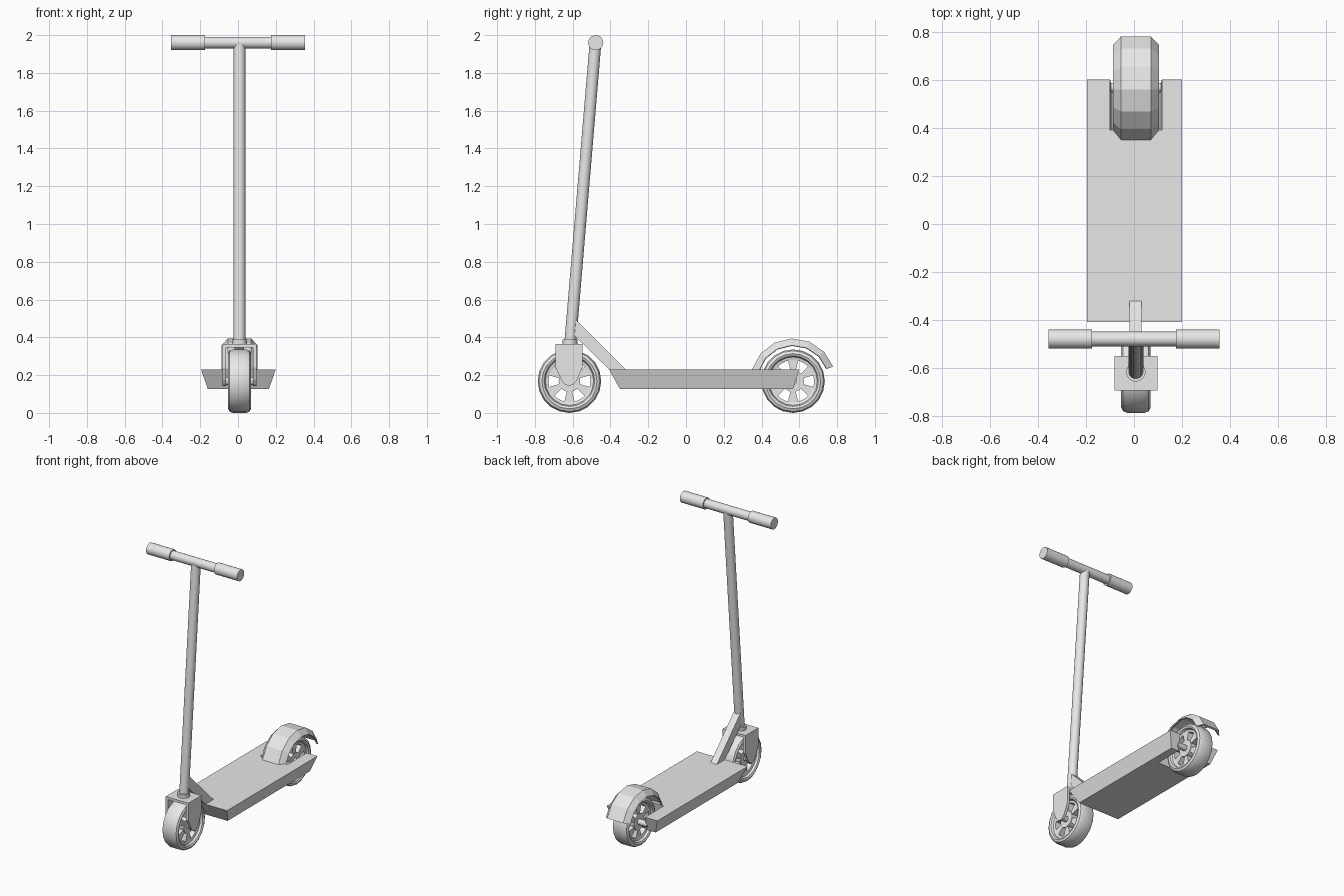
import bpy, bmesh
from math import sin, cos, pi, radians
from mathutils import Vector

cube = bpy.data.objects.get("Cube")
if cube:
    bpy.data.objects.remove(cube, do_unlink=True)

grey = bpy.data.materials.new("light_grey")
grey.use_nodes = True
grey.diffuse_color = (0.8, 0.8, 0.8, 1)
grey.node_tree.nodes["Principled BSDF"].inputs["Base Color"].default_value = (0.8, 0.8, 0.8, 1)

MID = 0.008        # sideways centre of stem and wheels
AXLE_Z = 0.168
FRONT_Y, REAR_Y = -0.617, 0.567


def loft(name, rings, wrap=False, smooth=False):
    """Skin matching rings of points; cap the ends unless the rings wrap round."""
    bm = bmesh.new()
    loops = [[bm.verts.new(p) for p in ring] for ring in rings]
    n = len(loops[0])
    pairs = list(zip(loops, loops[1:]))
    if wrap:
        pairs.append((loops[-1], loops[0]))
    else:
        bm.faces.new(loops[0][::-1])
        bm.faces.new(loops[-1])
    for a, b in pairs:
        for i in range(n):
            j = (i + 1) % n
            bm.faces.new((a[i], a[j], b[j], b[i]))
    bmesh.ops.recalc_face_normals(bm, faces=bm.faces[:])
    mesh = bpy.data.meshes.new(name)
    bm.to_mesh(mesh)
    bm.free()
    mesh.materials.append(grey)
    obj = bpy.data.objects.new(name, mesh)
    bpy.context.collection.objects.link(obj)
    if smooth:
        bpy.ops.object.select_all(action='DESELECT')
        obj.select_set(True)
        bpy.context.view_layer.objects.active = obj
        bpy.ops.object.shade_smooth_by_angle(angle=radians(35))
    return obj


def prism(name, outline, x0, x1):
    """Side outline of (y, z) points extruded across x."""
    return loft(name, [[(x, y, z) for y, z in outline] for x in (x0, x1)])


def tube(name, start, end, radius, sides=20):
    start, end = Vector(start), Vector(end)
    turn = (end - start).to_track_quat('Z', 'Y')
    circle = [turn @ Vector((radius * cos(2 * pi * i / sides),
                             radius * sin(2 * pi * i / sides), 0)) for i in range(sides)]
    return loft(name, [[c + p for c in circle] for p in (start, end)], smooth=True)


def polar(y, radius, angle):
    return (y + radius * cos(angle), AXLE_Z + radius * sin(angle))


def sweep(section, y, angles):
    """Rings of an (x, radius) section turned about a wheel axle."""
    return [[(MID + x, *polar(y, r, a)) for x, r in section] for a in angles]


def mirrored(half):
    return half + [(-x, r) for x, r in reversed(half)]


# Wheels: tyre ring, hub and six spokes with open windows between
def wheel(label, y, axle_half):
    section = mirrored([(0.036, 0.112), (0.04, 0.128), (0.055, 0.134), (0.061, 0.146),
                        (0.053, 0.161), (0.036, 0.168)])
    loft(label + "_tyre", sweep(section, y, [2 * pi * i / 20 for i in range(20)]), True, True)
    tube(label + "_hub", (MID - 0.04, y, AXLE_Z), (MID + 0.04, y, AXLE_Z), 0.057, 24)
    tube(label + "_axle", (MID - axle_half, y, AXLE_Z), (MID + axle_half, y, AXLE_Z), 0.02, 12)
    for i in range(6):
        mid = radians(30 + 60 * i)
        half = radians(14)
        wedge = [polar(y, 0.05, mid - half), polar(y, 0.118, mid - half),
                 polar(y, 0.118, mid + half), polar(y, 0.05, mid + half)]
        prism(f"{label}_spoke_{i + 1}", wedge, MID - 0.036, MID + 0.036)


wheel("front_wheel", FRONT_Y, 0.08)
wheel("rear_wheel", REAR_Y, 0.112)


# Deck: tapered slab with a slot for the rear wheel
def deck_ring(z, half, front, rear, slot, slot_y):
    c = 0.002
    return [(c - half, front, z), (c + half, front, z), (c + half, rear, z),
            (MID + slot, rear, z), (MID + slot, slot_y, z), (MID - slot, slot_y, z),
            (MID - slot, rear, z), (c - half, rear, z)]


loft("deck", [deck_ring(0.127, 0.162, -0.35, 0.567, 0.098, 0.37),
              deck_ring(0.231, 0.198, -0.408, 0.6, 0.108, 0.39)])

# Rear mudguard: chamfered shell following the wheel
guard = [(0.095, 0.19), (0.062, 0.226), (-0.062, 0.226), (-0.095, 0.19),
         (-0.085, 0.187), (-0.057, 0.213), (0.057, 0.213), (0.085, 0.187)]
loft("rear_mudguard", sweep(guard, REAR_Y, [radians(20 + 24 * i) for i in range(7)]))

# Fork: crown plate with two tapered legs
prism("fork_crown", [(-0.691, 0.347), (-0.548, 0.347), (-0.548, 0.364), (-0.691, 0.364)],
      MID - 0.089, MID + 0.089)
side = [(0.071, 0.35), (0.071, 0.24), (0.042, 0.175), (0.024, 0.151)]
leg = [(FRONT_Y - 0.002 + y, z) for y, z in side + [(0, 0.143)]]
leg += [(FRONT_Y - 0.002 - y, z) for y, z in reversed(side)]
for label, s in (("left", 1), ("right", -1)):
    prism(f"fork_leg_{label}", leg, MID + s * 0.071, MID + s * 0.089)

# Steering column, collar and brace to the deck
tube("stem_collar", (MID, -0.615, 0.36), (MID, -0.615, 0.388), 0.04)
tube("stem", (MID, -0.613, 0.37), (MID, -0.48, 1.95), 0.031)
prism("neck_brace", [(-0.6, 0.51), (-0.316, 0.228), (-0.405, 0.228), (-0.6, 0.418)],
      MID - 0.026, MID + 0.024)

# Handlebar with a thicker grip at each end
BAR_Y, BAR_Z = -0.478, 1.96
tube("handlebar", (-0.2, BAR_Y, BAR_Z), (0.2, BAR_Y, BAR_Z), 0.031)
for label, s in (("left", 1), ("right", -1)):
    tube(f"grip_{label}", (s * 0.175, BAR_Y, BAR_Z), (s * 0.355, BAR_Y, BAR_Z), 0.04)
